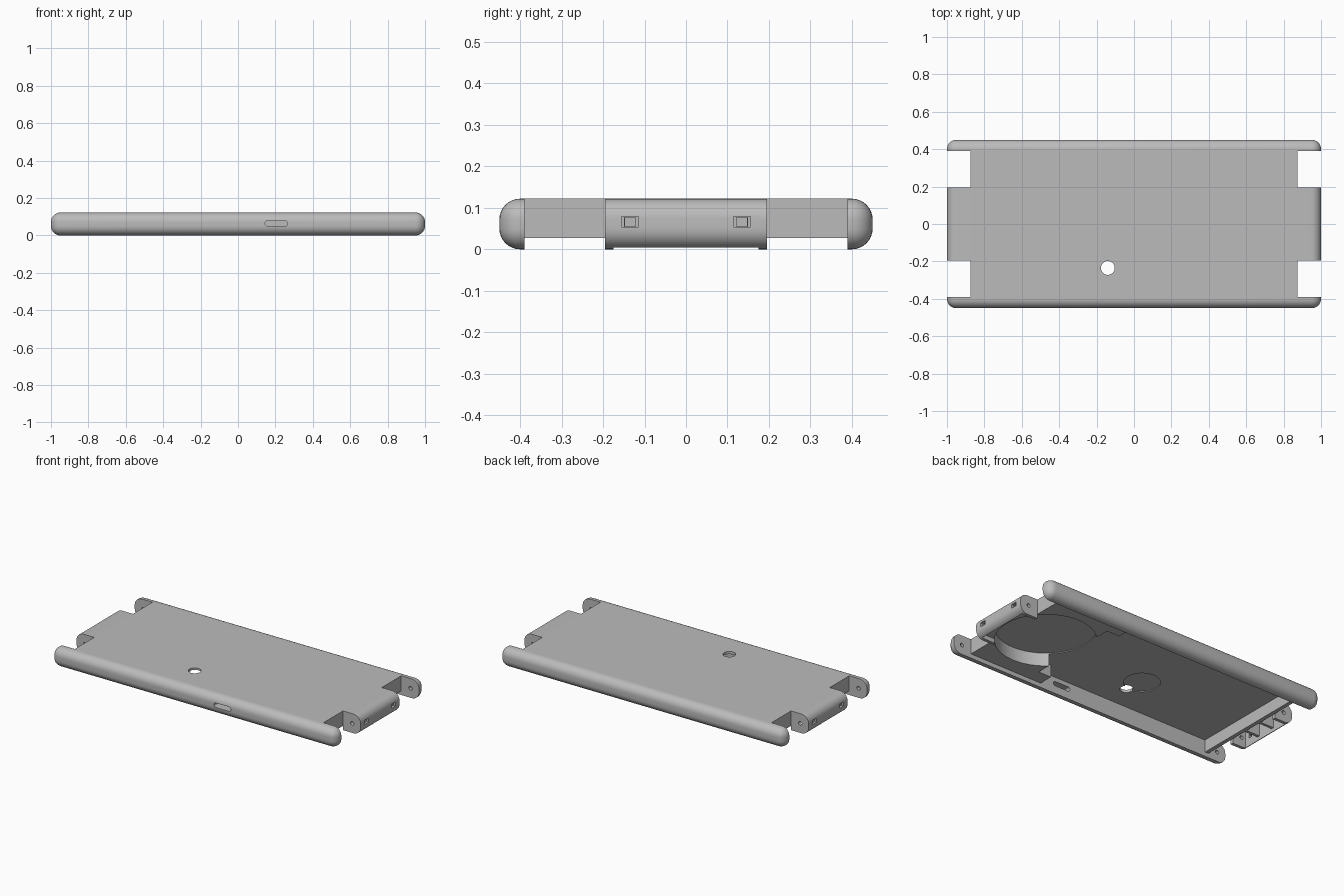
import bpy, math

cube = bpy.data.objects.get("Cube")
if cube:
    bpy.data.objects.remove(cube, do_unlink=True)

grey = bpy.data.materials.new("plain grey")
grey.use_nodes = True
tone = (0.5, 0.5, 0.5, 1)
grey.diffuse_color = tone
grey.node_tree.nodes["Principled BSDF"].inputs["Base Color"].default_value = tone

cutters = []


def box(name, x0, x1, y0, y1, z0, z1):
    bpy.ops.mesh.primitive_cube_add(size=1, location=((x0 + x1) / 2, (y0 + y1) / 2, (z0 + z1) / 2))
    ob = bpy.context.object
    ob.name = name
    ob.scale = (x1 - x0, y1 - y0, z1 - z0)
    bpy.ops.object.transform_apply(location=True, rotation=False, scale=True)
    return ob


def cut_box(name, *bounds):
    cutters.append(box(name, *bounds))


def cut_cylinder(name, location, radius, depth, rotation=(0, 0, 0), sides=32):
    bpy.ops.mesh.primitive_cylinder_add(vertices=sides, radius=radius, depth=depth,
                                        location=location, rotation=rotation)
    bpy.context.object.name = name
    cutters.append(bpy.context.object)


# Rounded outer shell
END, HALF, TOP = 1.0, 0.45, 0.122
RAIL, TAB, NOTCH = 0.39, 0.195, 0.875
CEILING, LEDGE, BELOW = 0.105, 0.027, -0.1
shell = box("chassis_shell", -END, END, -HALF, HALF, 0, TOP)
shell.data.materials.append(grey)
bevel = shell.modifiers.new("round_edges", "BEVEL")
bevel.width = 0.05
bevel.segments = 8

# Open underside: main bay, step beside the thick block, shallow ledge
cut_box("main_bay", -0.85, 0.36, -RAIL, RAIL, BELOW, CEILING)
cut_box("bay_step", 0.2, 0.45, -0.3, 0.3, BELOW, CEILING)
cut_box("ledge_cut", -NOTCH, NOTCH, -RAIL, RAIL, BELOW, LEDGE)
cut_box("tab_underside", -0.97, 0.97, -0.175, 0.175, BELOW, LEDGE)

# Round pocket, shallow round recess and hole through the top
cut_cylinder("round_pocket", (0.65, 0, 0), 0.29, 0.22, sides=96)
cut_cylinder("small_recess", (-0.16, -0.12, 0), 0.105, 0.219, sides=64)
cut_cylinder("top_hole", (-0.14, -0.235, 0.1), 0.037, 0.3)

# Three compartments in the right end tab
for y in (-0.1225, 0, 0.1225):
    cut_box("compartment", -0.97, -NOTCH, y - 0.0525, y + 0.0525, BELOW, CEILING)

# Wheel notches, axle holes and end sockets
for sx in (-1, 1):
    for sy in (-1, 1):
        x0, x1 = sorted((sx * NOTCH, sx * 1.1))
        y0, y1 = sorted((sy * TAB, sy * RAIL))
        cut_box("wheel_notch", x0, x1, y0, y1, BELOW, 0.3)
        cut_cylinder("axle_hole", (sx * 0.94, sy * 0.29, 0.06), 0.012, 0.25,
                     (math.pi / 2, 0, 0), 16)
        y = sy * 0.135
        for width, height, inner in ((0.02, 0.0125, 0.985), (0.013, 0.011, 0.9)):
            x0, x1 = sorted((sx * inner, sx * 1.1))
            cut_box("end_socket", x0, x1, y - width, y + width, 0.066 - height, 0.066 + height)

# Rounded slot in the front rail
cut_box("front_slot", 0.145, 0.265, -0.6, -0.3, 0.05, 0.078)
slot = cutters[-1].modifiers.new("round_slot", "BEVEL")
slot.width = 0.013
slot.segments = 5

# Carve the shell and bake the result
for cutter in cutters:
    cutter.hide_render = True
    carve = shell.modifiers.new(cutter.name, "BOOLEAN")
    carve.operation = "DIFFERENCE"
    carve.solver = "EXACT"
    carve.object = cutter
baked = bpy.data.meshes.new_from_object(shell.evaluated_get(bpy.context.evaluated_depsgraph_get()))
shell.modifiers.clear()
shell.data = baked
shell.data.materials.clear()
shell.data.materials.append(grey)
for face in shell.data.polygons:
    face.material_index = 0
for cutter in cutters:
    bpy.data.objects.remove(cutter, do_unlink=True)

bpy.ops.object.select_all(action="DESELECT")
shell.select_set(True)
bpy.context.view_layer.objects.active = shell
bpy.ops.object.shade_smooth_by_angle(angle=math.radians(30))
